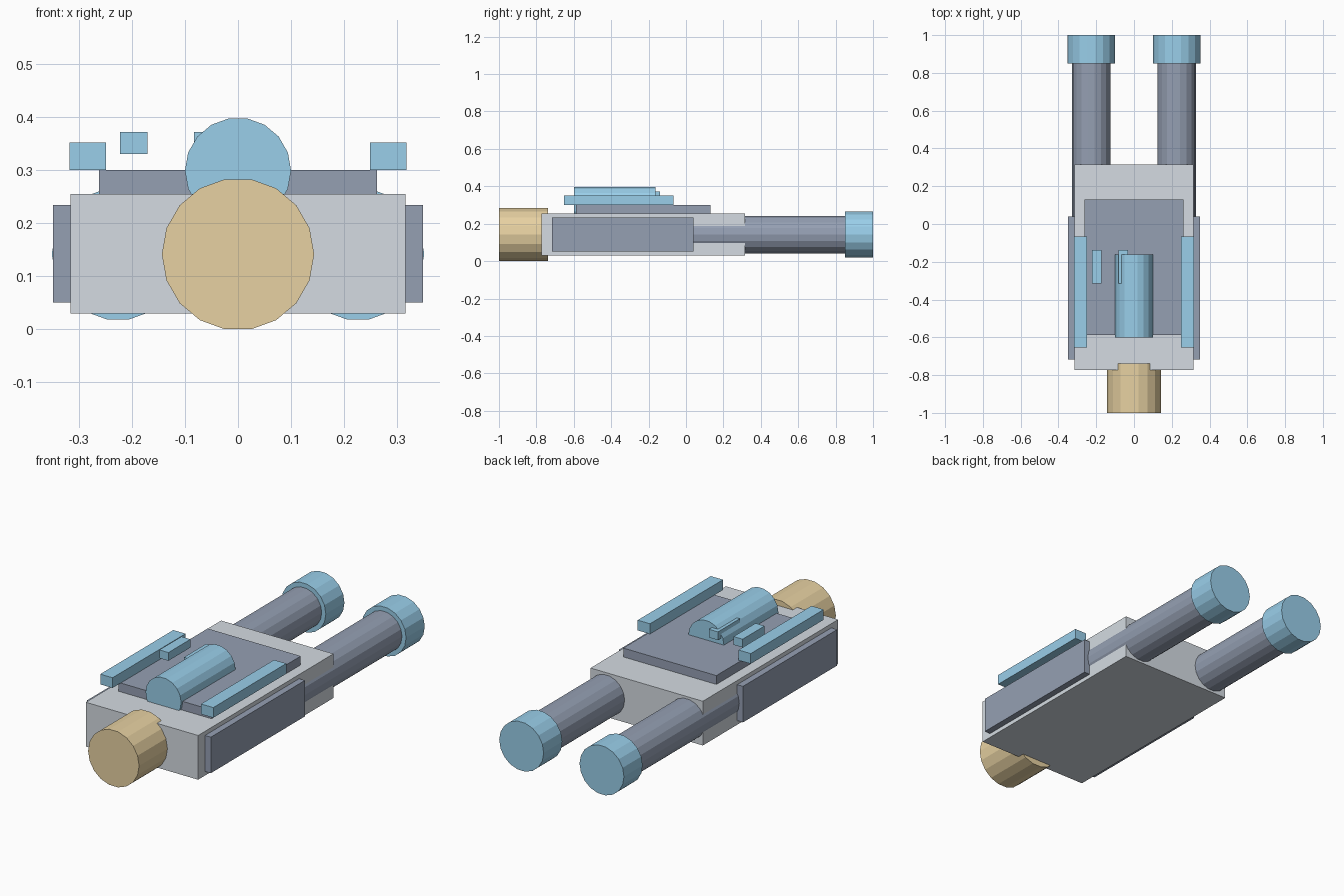
import bpy, bmesh, math
from mathutils import Matrix

if "Cube" in bpy.data.objects:
    bpy.data.objects.remove(bpy.data.objects["Cube"])


def material(name, rgb):
    m = bpy.data.materials.new(name)
    m.diffuse_color = (*rgb, 1)
    m.use_nodes = True
    m.node_tree.nodes["Principled BSDF"].inputs["Base Color"].default_value = m.diffuse_color
    return m


PALE = material("pale_grey", (0.66, 0.71, 0.76))
SLATE = material("slate", (0.30, 0.35, 0.45))
BLUE = material("blue", (0.32, 0.62, 0.82))
GOLD = material("gold", (0.80, 0.64, 0.36))


def finish(name, bm, mat):
    mesh = bpy.data.meshes.new(name)
    bm.to_mesh(mesh)
    bm.free()
    mesh.materials.append(mat)
    obj = bpy.data.objects.new(name, mesh)
    bpy.context.collection.objects.link(obj)
    return obj


def box(name, x, y, z, mat):
    """Box from (min, max) ranges on each axis."""
    bm = bmesh.new()
    size = [r[1] - r[0] for r in (x, y, z)]
    mid = [(r[0] + r[1]) / 2 for r in (x, y, z)]
    bmesh.ops.create_cube(bm, size=1, matrix=Matrix.Translation(mid) @ Matrix.Diagonal((*size, 1)))
    return finish(name, bm, mat)


def tube(name, x, z, radius, y, mat, sides=18):
    """Faceted cylinder along y, with a flat facet on top and corners at the sides."""
    bm = bmesh.new()
    place = Matrix.Translation((x, (y[0] + y[1]) / 2, z)) @ Matrix.Rotation(math.pi / 2, 4, 'X')
    # start corner on the x axis whatever the primitive's own start angle
    ring = [bm.verts.new(place @ Matrix.Rotation(2 * math.pi * i / sides, 4, 'Z')
                         @ Matrix.Translation((radius, 0, (y[1] - y[0]) / 2)).to_translation())
            for i in range(sides)]
    face = bm.faces.new(ring)
    ext = bmesh.ops.extrude_face_region(bm, geom=[face], use_keep_orig=True)
    moved = [g for g in ext["geom"] if isinstance(g, bmesh.types.BMVert)]
    bmesh.ops.translate(bm, vec=(0, y[1] - y[0], 0), verts=moved)
    bmesh.ops.recalc_face_normals(bm, faces=bm.faces)
    return finish(name, bm, mat)


# Main hull and raised deck
box("hull", (-0.316, 0.316), (-0.772, 0.316), (0.03, 0.255), PALE)
box("deck_plate", (-0.262, 0.262), (-0.587, 0.13), (0.25, 0.30), SLATE)

# Front drum and deck canister
tube("front_drum", 0, 0.1415, 0.1435, (-1.0, -0.738), GOLD)
tube("deck_canister", 0, 0.299, 0.1, (-0.6, -0.162), BLUE)

# Small blocks on the deck
for i, x in enumerate((-0.222, -0.083)):
    box(f"deck_block_{i + 1}", (x, x + 0.051), (-0.315, -0.138), (0.33, 0.372), BLUE)

# Parts repeated on both sides
for side, s in (("left", -1), ("right", 1)):
    box(f"side_panel_{side}", sorted((s * 0.31, s * 0.349)), (-0.717, 0.04), (0.051, 0.234), SLATE)
    box(f"deck_rail_{side}", sorted((s * 0.249, s * 0.318)), (-0.653, -0.066), (0.30, 0.352), BLUE)
    tube(f"rear_boom_{side}", s * 0.226, 0.142, 0.102, (-0.05, 0.86), SLATE)
    tube(f"boom_cap_{side}", s * 0.226, 0.142, 0.125, (0.85, 1.0), BLUE)
